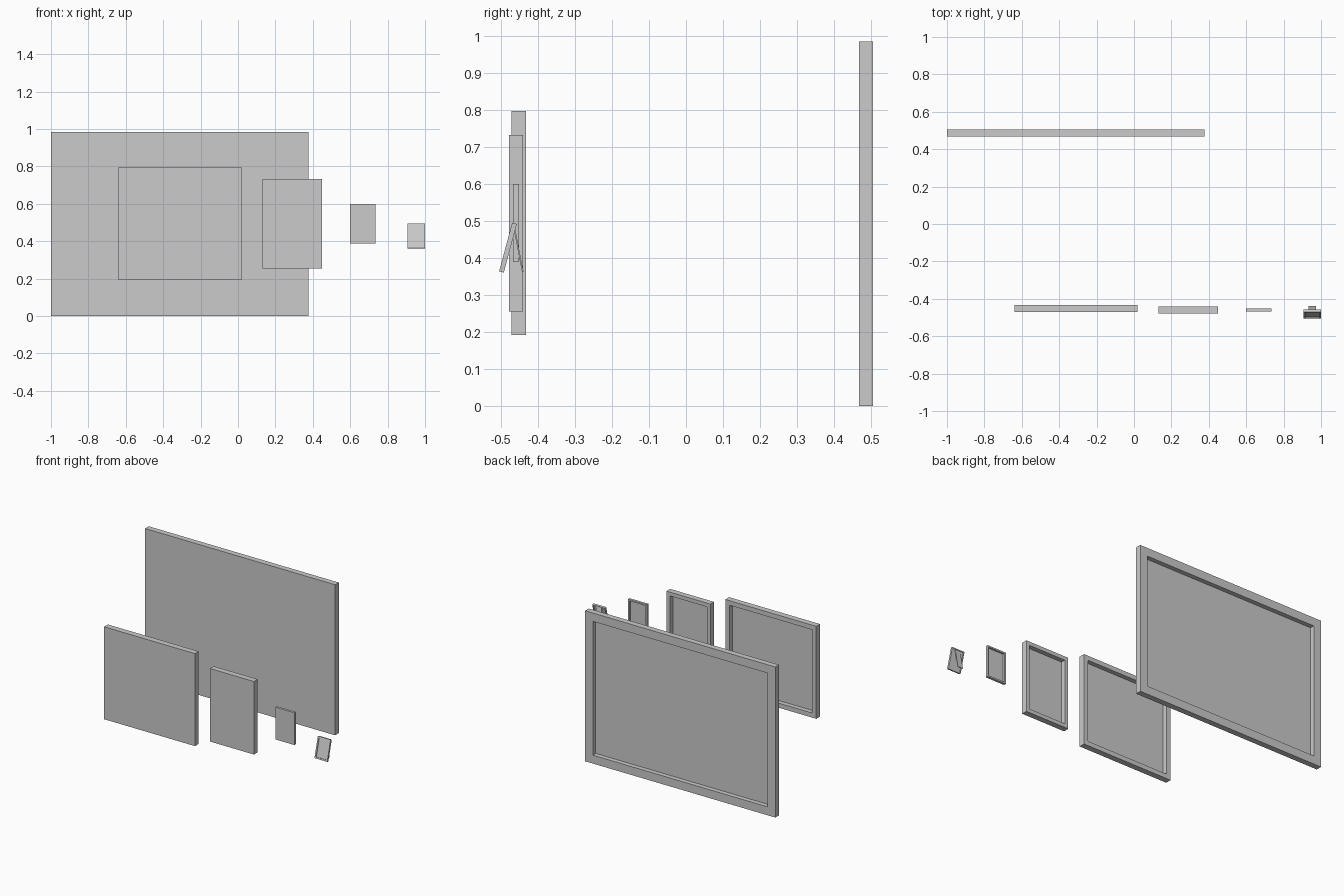
import bpy, bmesh
from mathutils import Vector, Matrix

if "Cube" in bpy.data.objects:
    bpy.data.objects.remove(bpy.data.objects["Cube"])


def make(name, bm, matrix=None):
    bmesh.ops.recalc_face_normals(bm, faces=bm.faces[:])
    me = bpy.data.meshes.new(name)
    bm.to_mesh(me)
    bm.free()
    ob = bpy.data.objects.new(name, me)
    bpy.context.collection.objects.link(ob)
    if matrix:
        ob.matrix_world = matrix
    return ob


def box(lo, hi):
    bm = bmesh.new()
    lo, hi = Vector(lo), Vector(hi)
    size = hi - lo
    bmesh.ops.create_cube(bm, size=1, matrix=Matrix.Translation((lo + hi) / 2) @ Matrix.Diagonal((*size, 1)))
    return bm


def recess(bm, side, border, depth):
    """Sink a bordered panel into the face pointing along side (-1 front, 1 back)."""
    bm.normal_update()
    face = next(f for f in bm.faces if f.normal.y * side > 0.9)
    bmesh.ops.inset_region(bm, faces=[face], thickness=border, use_even_offset=True)
    inner = bmesh.ops.extrude_discrete_faces(bm, faces=[face])["faces"][0]
    bmesh.ops.translate(bm, verts=inner.verts[:], vec=(0, -side * depth, 0))


# Stretched canvases: flat front, stretcher bars around a hollow back
# name, x range, y range, z range, bar width, recess depth
canvases = [
    ("large_canvas", (-1, 0.376), (0.467, 0.505), (0, 0.985), 0.055, 0.03),
    ("medium_canvas", (-0.64, 0.018), (-0.471, -0.432), (0.192, 0.797), 0.03, 0.03),
    ("portrait_canvas", (0.132, 0.45), (-0.478, -0.44), (0.255, 0.733), 0.025, 0.03),
    ("small_canvas", (0.598, 0.735), (-0.467, -0.451), (0.389, 0.6), 0.01, 0.012),
]
for name, x, y, z, bar, depth in canvases:
    bm = box((x[0], y[0], z[0]), (x[1], y[1], z[1]))
    recess(bm, 1, bar, depth)
    make(name, bm)

# Leaning photo frame, built upright from its bottom front edge, then tilted
lean = Matrix.Translation((0.953, -0.505, 0.364)) @ Matrix.Rotation(-0.262, 4, "X")
bm = box((-0.046, 0, 0), (0.046, 0.013, 0.136))
recess(bm, -1, 0.009, 0.005)
recess(bm, 1, 0.006, 0.004)
make("photo_frame", bm, lean)

# Hinged easel leg behind the photo frame
leg = Matrix.Translation((0.953, -0.465, 0.486)) @ Matrix.Rotation(0.19, 4, "X")
make("easel_leg", box((-0.019, -0.002, -0.126), (0.019, 0.002, 0)), leg)
